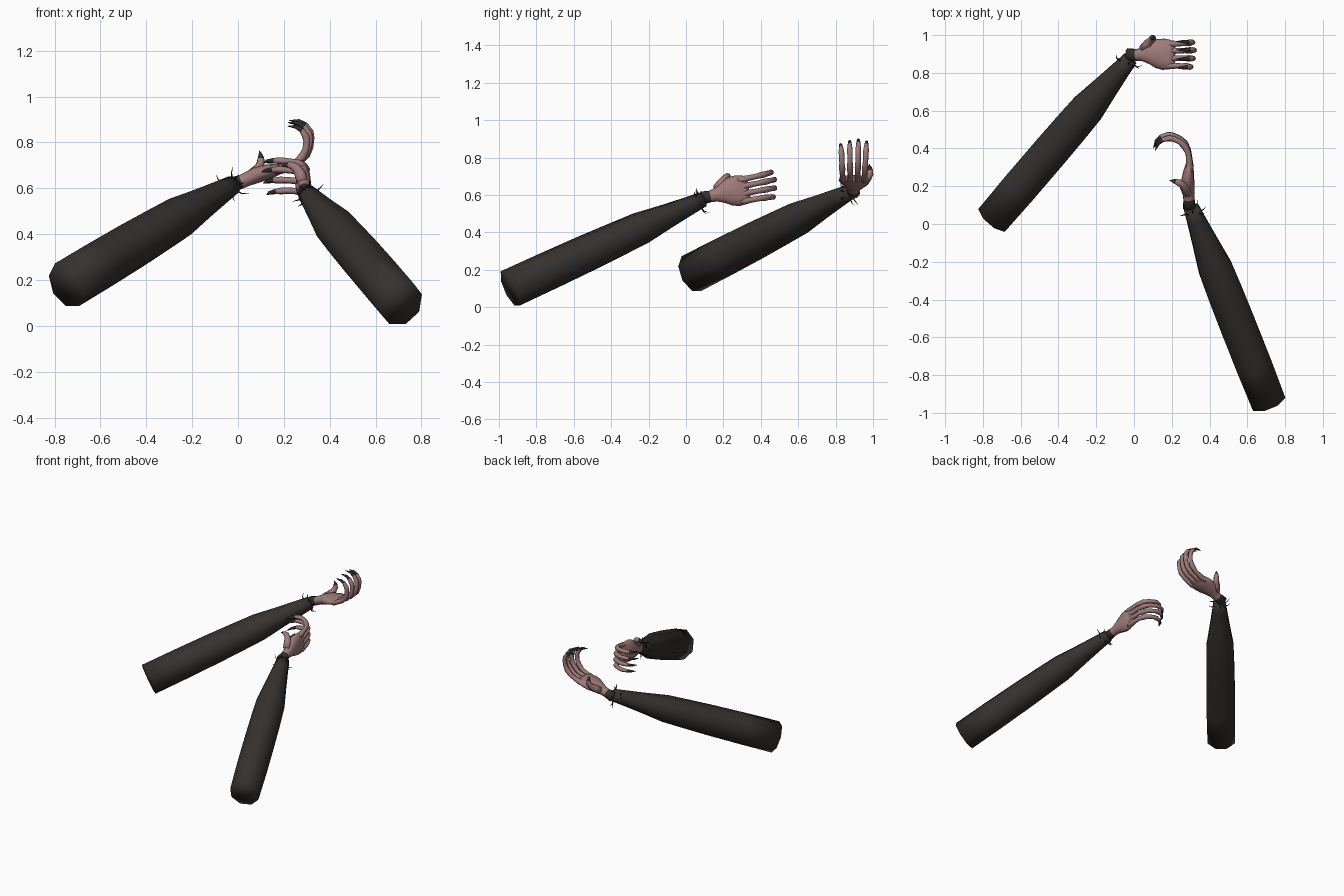
import bpy, bmesh, math, random
from mathutils import Vector as V

if "Cube" in bpy.data.objects:
    bpy.data.objects.remove(bpy.data.objects["Cube"])

random.seed(4)


def material(name, col):
    m = bpy.data.materials.new(name)
    m.diffuse_color = (*col, 1)
    m.use_nodes = True
    m.node_tree.nodes["Principled BSDF"].inputs["Base Color"].default_value = m.diffuse_color
    return m


CLOTH = material("dark_cloth", (0.035, 0.031, 0.028))
SKIN = material("skin", (0.34, 0.20, 0.195))
CLAW = material("claw", (0.03, 0.025, 0.025))


def loft(bm, pts, radii, side, n, mats, spin=0.0):
    """Sweep an n-sided ellipse along pts; mats gives the slot of each span."""
    pts = [V(p) for p in pts]
    rings = []
    for i, p in enumerate(pts):
        t = (pts[min(i + 1, len(pts) - 1)] - pts[max(i - 1, 0)]).normalized()
        a = (side - t * side.dot(t)).normalized()
        b = t.cross(a)
        ra, rb = radii[i]
        ring = []
        for k in range(n):
            ang = spin + k * math.tau / n
            ring.append(bm.verts.new(p + a * ra * math.cos(ang) + b * rb * math.sin(ang)))
        rings.append(ring)
    for i in range(len(rings) - 1):
        for k in range(n):
            j = (k + 1) % n
            f = bm.faces.new((rings[i][k], rings[i][j], rings[i + 1][j], rings[i + 1][k]))
            f.material_index = mats[i]
    bm.faces.new(rings[0]).material_index = mats[0]
    bm.faces.new(rings[-1]).material_index = mats[-1]


def finish(name, bm, mats):
    bmesh.ops.recalc_face_normals(bm, faces=bm.faces)
    for f in bm.faces:
        f.smooth = True
    me = bpy.data.meshes.new(name)
    bm.to_mesh(me)
    bm.free()
    for m in mats:
        me.materials.append(m)
    ob = bpy.data.objects.new(name, me)
    bpy.context.collection.objects.link(ob)


# finger centre line in hand space: (forward, toward palm), and thickness
FINGER = [(.17, -.004), (.205, -.009), (.245, -.008), (.285, -.004), (.325, .015),
          (.350, .04), (.368, .075), (.372, .10), (.364, .135), (.343, .16), (.305, .177)]
THICK = [.016, .020, .016, .015, .018, .015, .015, .016, .012, .009, .001]
# palm sections: forward, offset to palm, half width, half thickness, sideways shift
PALM = [(-.03, 0, .036, .034, 0), (.02, 0, .031, .030, 0), (.05, .002, .036, .031, .002),
        (.09, .004, .056, .035, .006), (.13, .003, .076, .034, .006), (.17, -.002, .083, .029, .002),
        (.205, -.006, .078, .021, 0), (.23, -.006, .066, .010, 0)]
THUMB = [(.06, .010, .03), (.09, .018, .058), (.115, .032, .078), (.13, .05, .088),
         (.137, .068, .090), (.140, .082, .088), (.142, .10, .083)]


def arm(label, base, cuff, wrist, u, w, palm_n):
    base, cuff, wrist = V(base), V(cuff), V(wrist)
    u = V(u).normalized()
    w = V(w)
    w = (w - u * w.dot(u)).normalized()
    n = u.cross(w)
    if n.dot(V(palm_n)) < 0:
        n = -n

    def loc(a, b, c):
        return wrist + u * a + n * b + w * c

    # sleeve
    d = cuff - base
    flat = V((d.y, -d.x, 0)).normalized()
    prof = [(0, .100, .108), (.2, .104, .106), (.4, .104, .102), (.55, .102, .096),
            (.68, .098, .090), (.82, .073, .067), (.94, .053, .050), (1, .044, .042)]
    bm = bmesh.new()
    loft(bm, [base + d * t for t, _, _ in prof], [(a, b) for _, a, b in prof],
         flat, 8, [0] * 7, math.pi / 8)
    finish(label + "_sleeve", bm, [CLOTH])

    # thorns round the cuff
    axis = d.normalized()
    up = axis.cross(flat)
    bm = bmesh.new()
    for k in range(8):
        ang = k * math.tau / 8 + random.uniform(-.3, .3)
        out = flat * math.cos(ang) + up * math.sin(ang)
        s = cuff - axis * random.uniform(.0, .05) + out * .04
        e = out + axis * random.uniform(-.2, .6)
        ln = random.uniform(.03, .05)
        loft(bm, [s, s + out * ln * .5, s + e * ln], [(.005, .005), (.003, .003), (.0005, .0005)],
             axis, 4, [0, 0])
    finish(label + "_cuff_thorns", bm, [CLOTH])

    # palm with a dark wrist
    bm = bmesh.new()
    loft(bm, [loc(p[0], p[1], p[4]) for p in PALM], [(p[2], p[3]) for p in PALM],
         w, 12, [1] + [0] * 6)
    finish(label + "_palm", bm, [SKIN, CLOTH])

    # four curled fingers with claws, little finger first
    for name, off, size in (("little", -.060, .90), ("ring", -.020, .98),
                            ("middle", .020, 1.02), ("index", .057, .97)):
        pts = []
        for i, (a, b) in enumerate(FINGER):
            spread = off * (0.95 + .025 * i)
            pts.append(loc(.17 + (a - .17) * size, b * size, spread))
        bm = bmesh.new()
        loft(bm, pts, [(r * .95, r) for r in THICK], w, 8, [0] * 8 + [1] * 2)
        finish(label + "_" + name + "_finger", bm, [SKIN, CLAW])

    # thumb
    bm = bmesh.new()
    loft(bm, [loc(*p) for p in THUMB],
         [(r, r) for r in (.024, .025, .020, .018, .014, .009, .001)], u, 8, [0] * 4 + [1] * 2)
    finish(label + "_thumb", bm, [SKIN, CLAW])


arm("left", (-.745, .03, .18), (-.022, .873, .615), (-.005, .895, .622),
    (.94, .01, .34), (0, 1, 0), (-.34, 0, .94))
arm("right", (.71, -.94, .10), (.303, .088, .575), (.292, .11, .588),
    (-.03, .97, .19), (0, -.19, .97), (-1, 0, 0))
